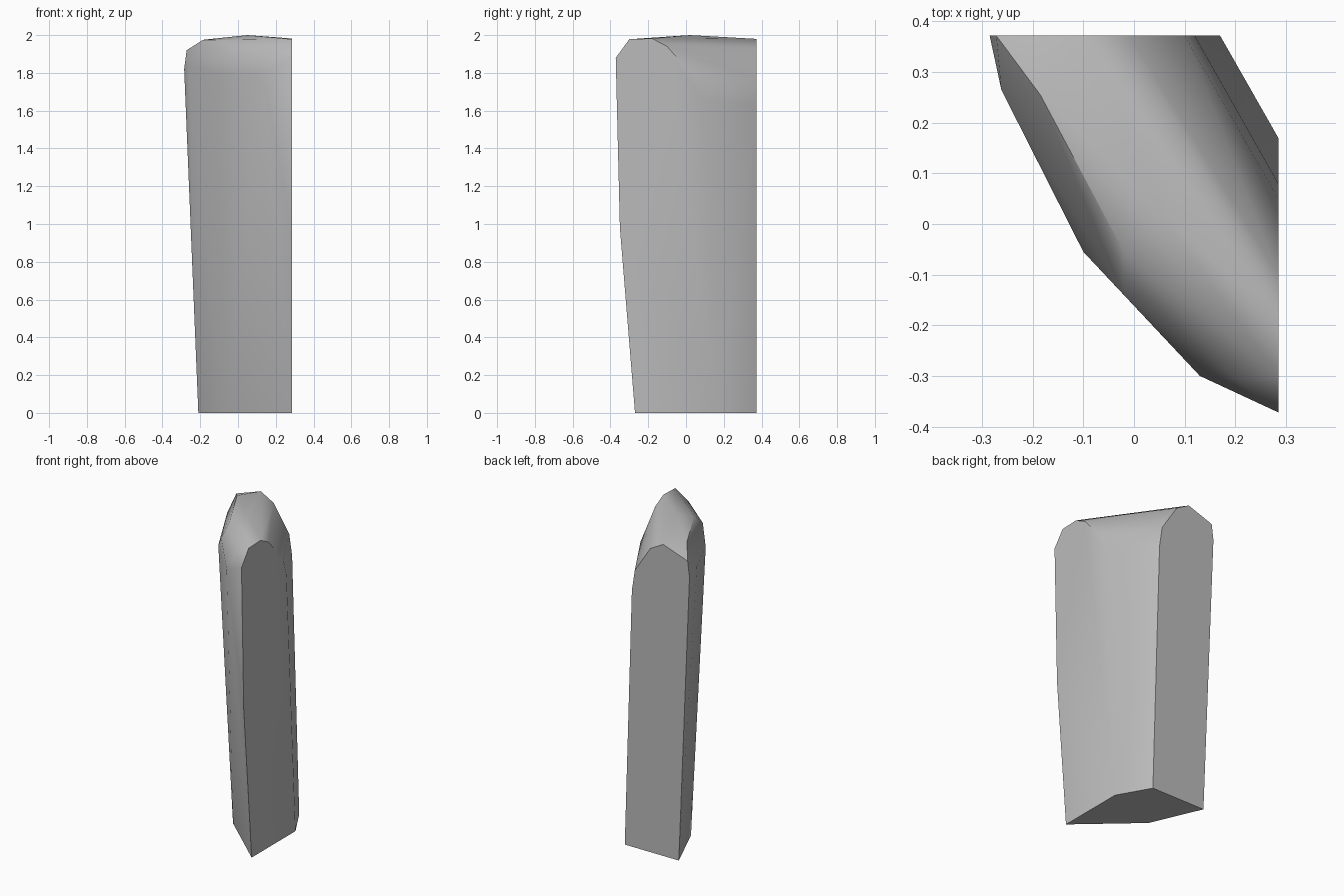
import bpy, bmesh, math

cube = bpy.data.objects.get("Cube")
if cube:
    bpy.data.objects.remove(cube, do_unlink=True)

SIDE, BACK = 0.285, 0.372   # the two flat cut planes

# Plain stone colour
stone = bpy.data.materials.new("stone_grey")
stone.use_nodes = True
colour = (0.5, 0.5, 0.5, 1)
stone.diffuse_color = colour
stone.node_tree.nodes["Principled BSDF"].inputs["Base Color"].default_value = colour

# Outline of the flat side cut (y, z) and of the flat back cut (x, z)
side_profile = [(-0.27, 0), (-0.35, 0.98), (-0.372, 1.88), (-0.3, 1.978), (-0.18, 1.982),
                (-0.1, 1.94), (0.05, 1.77), (0.08, 1.66), (0.17, 0)]
back_profile = [(-0.21, 0), (-0.285, 1.82), (-0.272, 1.92), (-0.1, 1.98),
                (-0.01, 1.93), (0.1, 1.76), (0.12, 1.63), (0.17, 0)]
# Corners of the bowed front: foot, shoulder, bevel, top rim and peak
front_corners = [(-0.07, 0.05, 0),
                 (-0.262, 0.265, 1.84), (-0.1, -0.055, 1.8), (0.13, -0.3, 1.8),
                 (-0.02, -0.14, 1.9), (0.2, -0.305, 1.92),
                 (-0.185, 0.255, 1.975), (-0.02, -0.055, 1.975), (0.05, 0.02, 2.0)]

points = [(SIDE, y, z) for y, z in side_profile]
points += [(x, BACK, z) for x, z in back_profile]
points += front_corners

# Standing stone: the convex solid through its corners
bm = bmesh.new()
for p in points:
    bm.verts.new(p)
hull = bmesh.ops.convex_hull(bm, input=bm.verts)
loose = [v for v in bm.verts if not v.link_faces]
bmesh.ops.delete(bm, geom=loose, context='VERTS')
bmesh.ops.dissolve_limit(bm, angle_limit=math.radians(0.5), verts=bm.verts, edges=bm.edges)
bmesh.ops.recalc_face_normals(bm, faces=bm.faces)
mesh = bpy.data.meshes.new("standing_stone")
bm.to_mesh(mesh)
bm.free()
mesh.materials.append(stone)
obj = bpy.data.objects.new("standing_stone", mesh)
bpy.context.collection.objects.link(obj)

# Soft faces with crisp cut edges
bpy.ops.object.select_all(action='DESELECT')
obj.select_set(True)
bpy.context.view_layer.objects.active = obj
bpy.ops.object.shade_smooth_by_angle(angle=math.radians(32))
